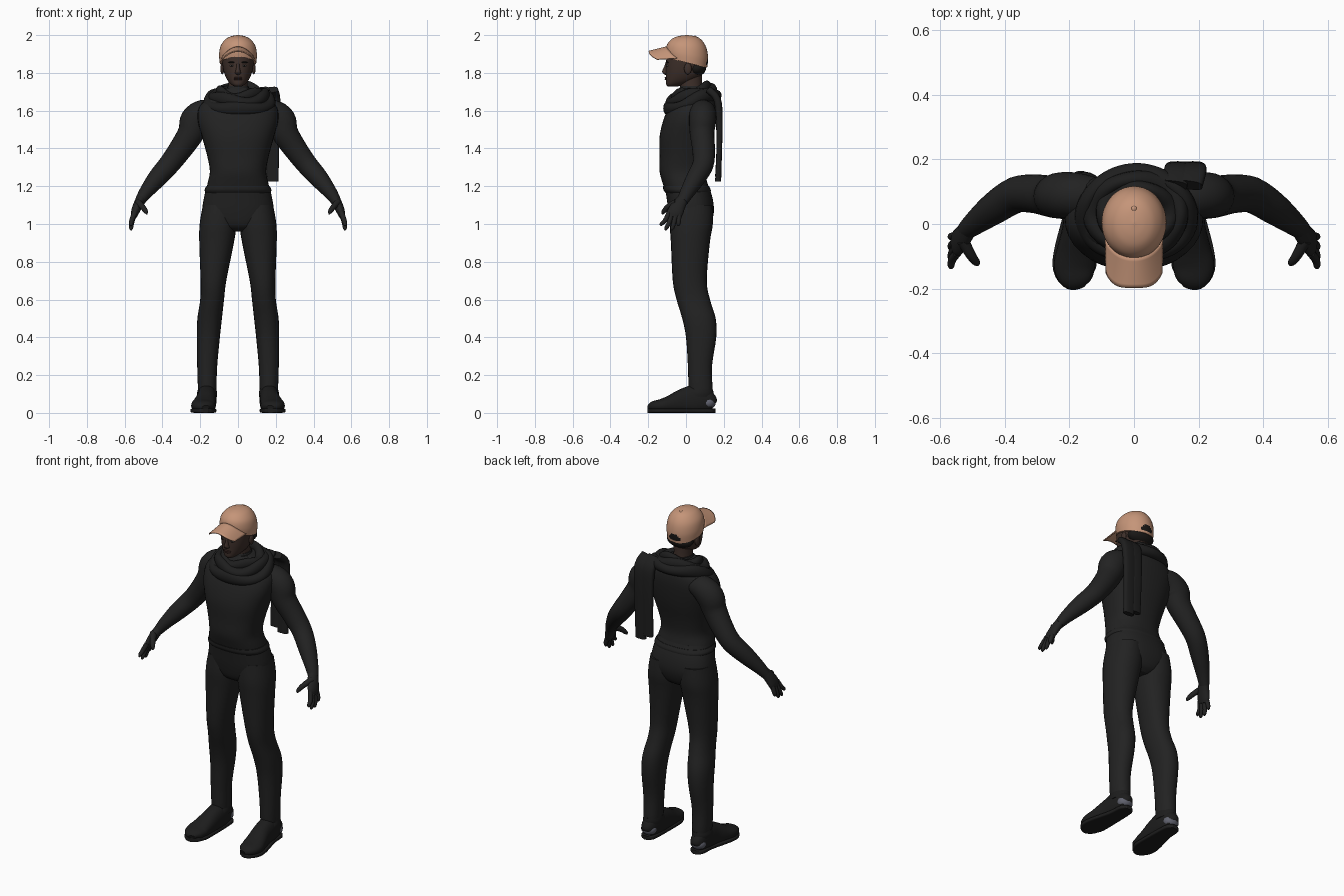
import bpy, bmesh, math
from mathutils import Vector, Matrix

if "Cube" in bpy.data.objects:
    bpy.data.objects.remove(bpy.data.objects["Cube"])


def material(name, r, g, b):
    mat = bpy.data.materials.new(name)
    mat.use_nodes = True
    mat.diffuse_color = (r, g, b, 1)
    bsdf = mat.node_tree.nodes["Principled BSDF"]
    bsdf.inputs["Base Color"].default_value = (r, g, b, 1)
    bsdf.inputs["Roughness"].default_value = 0.8
    return mat


CLOTH = material("black cloth", .016, .016, .016)
SCARF = material("scarf black", .013, .013, .013)
SHOE = material("shoe black", .012, .012, .012)
SKIN = material("dark brown skin", .048, .029, .023)
LIPS = material("lip brown", .04, .02, .017)
HAIR = material("hair black", .01, .009, .008)
CAP = material("tan cap", .56, .3, .19)
HEEL = material("heel grey", .12, .125, .16)
EYE = material("eye grey", .15, .14, .13)
X, Y, Z = Vector((1, 0, 0)), Vector((0, 1, 0)), Vector((0, 0, 1))


def finish(name, bm, mats, side=1):
    """Turn a bmesh into a smooth object; side=-1 mirrors it in x."""
    for v in bm.verts:
        v.co.x *= side
    bmesh.ops.recalc_face_normals(bm, faces=bm.faces)
    for f in bm.faces:
        f.smooth = len(f.verts) < 5
    mesh = bpy.data.meshes.new(name)
    bm.to_mesh(mesh)
    bm.free()
    for m in mats:
        mesh.materials.append(m)
    obj = bpy.data.objects.new(name, mesh)
    bpy.context.collection.objects.link(obj)
    return obj


def spline(pts, closed, steps):
    """Catmull-Rom interpolation of stations (x, y, z, radius, radius)."""
    n, out = len(pts), []
    pick = (lambda i: pts[i % n]) if closed else (lambda i: pts[max(0, min(n - 1, i))])
    for i in range(n if closed else n - 1):
        a, b, c, d = (pick(i + k) for k in (-1, 0, 1, 2))
        for s in range(steps):
            t = s / steps
            out.append([(2 * q + (r - p) * t + (2 * p - 5 * q + 4 * r - w) * t * t
                         + (3 * q - p - 3 * r + w) * t ** 3) / 2
                        for p, q, r, w in zip(a, b, c, d)])
    return out if closed else out + [list(pts[-1])]


def loft(name, pts, mat, hint=X, axis=None, power=2, closed=False, side=1,
         sides=24, steps=4, shape=None, extra=()):
    """Skin oval rings along a smooth path; shape may adjust each point."""
    st = spline(pts, closed, steps)
    n, bm, rings = len(st), bmesh.new(), []
    for i, (x, y, z, ra, rb) in enumerate(st):
        lo, hi = (i - 1, (i + 1) % n) if closed else (max(i - 1, 0), min(i + 1, n - 1))
        t = axis or (Vector(st[hi][:3]) - Vector(st[lo][:3])).normalized()
        u = (hint - t * hint.dot(t)).normalized()
        v = t.cross(u)
        ring = []
        for k in range(sides):
            a = math.tau * k / sides
            c, s = (math.copysign(abs(w) ** (2 / power), w) for w in (math.cos(a), math.sin(a)))
            co = Vector((x, y, z)) + u * c * max(ra, .001) + v * s * max(rb, .001)
            ring.append(bm.verts.new(shape(co) if shape else co))
        rings.append(ring)
    for i in range(n if closed else n - 1):
        p, q = rings[i], rings[(i + 1) % n]
        for k in range(sides):
            j = (k + 1) % sides
            bm.faces.new((p[k], p[j], q[j], q[k]))
    if not closed:
        bm.faces.new(rings[0])
        bm.faces.new(rings[-1])
    return finish(name, bm, (mat, *extra), side)


def stack(name, rows, mat, **kw):
    """Level rings given as (z, x low, x high, y front, y back)."""
    pts = [((a + b) / 2, (c + d) / 2, z, (b - a) / 2, (d - c) / 2) for z, a, b, c, d in rows]
    return loft(name, pts, mat, axis=Z, **kw)


def wide(rows):
    """Symmetric rows (z, half width, y front, y back)."""
    return [(z, -w, w, f, b) for z, w, f, b in rows]


def ball(name, loc, size, mat, side=1):
    bm = bmesh.new()
    bmesh.ops.create_uvsphere(bm, u_segments=20, v_segments=12, radius=1,
                              matrix=Matrix.Translation(loc) @ Matrix.Diagonal((*size, 1)))
    return finish(name, bm, (mat,), side)


# Torso and hips
stack("shirt", wide([
    (1.16, .172, -.105, .128), (1.22, .16, -.125, .112), (1.28, .149, -.14, .103),
    (1.36, .163, -.14, .115), (1.46, .19, -.14, .14), (1.55, .213, -.12, .155),
    (1.62, .205, -.09, .16), (1.67, .15, -.06, .15), (1.72, .07, -.03, .1)]),
    CLOTH, power=2.4, sides=36)
stack("trouser_hips", wide([
    (.96, .05, -.03, .09), (.99, .13, -.07, .125), (1.06, .185, -.09, .147),
    (1.14, .18, -.103, .14), (1.22, .158, -.115, .112)]), CLOTH, power=2.4, sides=36)
stack("shirt_hem", wide([(1.165, .172, -.108, .13), (1.18, .177, -.119, .131),
                         (1.2, .168, -.122, .122)]), CLOTH, power=2.4, sides=36)

# Legs, shoes, arms and hands
for side, word in ((1, "left"), (-1, "right")):
    stack(word + "_trouser_leg", [
        (.07, .12, .2, .03, .13), (.12, .115, .211, .015, .14), (.25, .11, .216, .01, .138),
        (.4, .096, .218, 0, .16), (.5, .085, .215, -.02, .157), (.6, .074, .2, -.05, .127),
        (.7, .062, .198, -.07, .11), (.9, .022, .205, -.08, .126), (1, .008, .203, -.086, .142),
        (1.1, .01, .186, -.08, .14)], CLOTH, power=2.2, side=side)

    def on_ground(co):
        co.z = max(co.z, .012)
        return co
    loft(word + "_shoe", [
        (.165, .152, .045, .012, .015), (.165, .138, .052, .036, .045),
        (.165, .07, .07, .05, .08), (.168, -.01, .06, .053, .07), (.178, -.08, .045, .06, .05),
        (.184, -.13, .038, .064, .036), (.178, -.175, .034, .05, .027),
        (.172, -.198, .028, .02, .012)], SHOE, side=side, power=2.3, shape=on_ground)
    loft(word + "_shoe_sole", [
        (.165, .155, .012, .015, .012), (.165, .13, .012, .042, .012),
        (.166, .04, .012, .05, .012), (.18, -.08, .012, .066, .012),
        (.184, -.14, .012, .066, .012), (.176, -.185, .012, .042, .012),
        (.172, -.199, .012, .015, .012)], SHOE, side=side, power=5)
    stack(word + "_shoe_cuff", [
        (.085, .112, .216, -.01, .145), (.105, .111, .217, -.005, .146),
        (.125, .114, .212, .01, .142)], SHOE, side=side)
    ball(word + "_heel_patch", (.165, .118, .055), (.046, .04, .036), HEEL, side)

    loft(word + "_sleeve", [
        (.11, .08, 1.6, .06, .05), (.175, .088, 1.59, .07, .07), (.225, .088, 1.55, .072, .08),
        (.25, .085, 1.48, .065, .07), (.305, .093, 1.395, .06, .062),
        (.365, .09, 1.315, .056, .056), (.43, .05, 1.24, .05, .05),
        (.49, .005, 1.165, .038, .036), (.52, -.02, 1.12, .03, .027)],
        CLOTH, hint=Y, side=side)
    loft(word + "_palm", [
        (.51, -.01, 1.14, .028, .026), (.53, -.038, 1.1, .037, .025),
        (.546, -.058, 1.06, .042, .021), (.552, -.066, 1.035, .034, .014)],
        CLOTH, hint=Y, side=side)
    fingers = {"index": (-.09, -.13, .99), "middle": (-.073, -.105, .967),
               "ring": (-.054, -.073, .967), "little": (-.036, -.04, .99)}
    for finger, (base, tip, low) in fingers.items():
        mid = (base + tip) / 2
        loft(f"{word}_{finger}_finger", [
            (.547, base, 1.06, .013, .014), (.562, mid, (1.05 + low) / 2, .012, .013),
            (.566, tip, low + .01, .01, .01), (.566, tip, low, .004, .004)],
            CLOTH, hint=Y, side=side, sides=12)
    loft(word + "_thumb", [
        (.53, -.05, 1.115, .02, .018), (.505, -.095, 1.09, .016, .015),
        (.488, -.118, 1.066, .012, .012), (.483, -.125, 1.052, .004, .004)],
        CLOTH, hint=Y, side=side, sides=12)

# Scarf: tilted loops round the neck and two hanging strips
loops = {"outer": (.16, .124, 1.605, 1.69, .034), "middle": (.135, .108, 1.648, 1.705, .032),
         "inner": (.104, .084, 1.675, 1.722, .027)}
for n, (word, (rx, ry, front, back, r)) in enumerate(loops.items()):
    path = []
    for k in range(16):
        a = math.tau * k / 16
        mix = (1 + math.sin(a)) / 2
        wave = .008 * math.sin(3 * a + 2 * n)
        path.append((.008 + rx * math.cos(a), .03 + ry * math.sin(a),
                     front + (back - front) * mix + wave, r + wave / 2, r * .9 - wave / 2))
    loft(f"scarf_{word}_loop", path, SCARF, hint=Z, closed=True, sides=16)
for word, x, low in (("inner", .135, 1.25), ("outer", .182, 1.225)):
    loft(f"scarf_{word}_tail", [
        (x - .01, .12, 1.71, .04, .02), (x, .165, 1.66, .042, .02), (x, .176, 1.55, .038, .018),
        (x, .176, 1.4, .035, .015), (x, .17, low, .033, .016)],
        SCARF, power=3, side=1)

# Neck, collar and head
stack("neck", wide([(1.64, .06, -.02, .1), (1.72, .05, -.03, .085), (1.82, .052, -.04, .085)]), SKIN)
stack("collar", wide([(1.67, .075, -.04, .11), (1.715, .06, -.035, .095),
                      (1.73, .055, -.03, .092)]), CLOTH)
stack("head", wide([
    (1.728, .018, -.095, -.045), (1.738, .035, -.105, -.01), (1.76, .055, -.107, .05),
    (1.79, .07, -.107, .085), (1.82, .078, -.107, .096), (1.86, .084, -.105, .104),
    (1.9, .085, -.1, .105), (1.95, .068, -.07, .08)]), SKIN, power=2.2, sides=32)
stack("nose", wide([
    (1.79, .007, -.112, -.09), (1.799, .017, -.122, -.09), (1.81, .013, -.126, -.09),
    (1.835, .008, -.115, -.09), (1.86, .008, -.106, -.09)]), SKIN, sides=16)
for z in (1.766, 1.774):
    ball("lip", (0, -.104, z), (.024, .009, .005), LIPS)
for side, word in ((1, "left"), (-1, "right")):
    ball(word + "_eye", (.032, -.0975, 1.838), (.012, .008, .005), EYE, side)
    ball(word + "_pupil", (.032, -.102, 1.838), (.005, .005, .005), HAIR, side)
    ball(word + "_eyebrow", (.033, -.098, 1.856), (.019, .008, .004), HAIR, side)
    ball(word + "_ear", (.083, .01, 1.822), (.01, .02, .03), SKIN, side)
ball("back_hair", (0, .056, 1.825), (.083, .05, .043), HAIR)


# Cap: crown with a low back edge, rear opening, button and curved brim
def tilt(co):
    co.z -= .25 * co.y * (1 - (co.z - 1.855) / .145)
    return co


crown = stack("cap_crown", wide([
    (1.855, .097, -.103, .112), (1.9, .1, -.107, .117), (1.945, .091, -.098, .107),
    (1.978, .066, -.073, .082), (1.994, .036, -.04, .05), (2, .002, 0, .006)]),
    CAP, sides=64, steps=6, shape=tilt, extra=(HAIR,))
for f in crown.data.polygons:
    c = f.center
    if c.y > .05 and (c.x / .036) ** 2 + ((c.z - 1.852) / .026) ** 2 < 1 and c.z > 1.842:
        f.material_index = 1
ball("cap_button", (0, .047, 1.991), (.009, .009, .006), CAP)

bm = bmesh.new()
bmesh.ops.create_grid(bm, x_segments=24, y_segments=8, size=1)
for v in bm.verts:
    u, t = v.co.x, (v.co.y + 1) / 2
    inner = Vector((.088 * u, -.104 * math.sqrt(1 - .8 * u * u), 1.937 - .06 * u * u))
    outer = Vector((.086 * u, -.197 + .045 * u ** 4, 1.914 - .043 * u * u))
    v.co = inner.lerp(outer, t)
brim = finish("cap_brim", bm, (CAP,))
solid = brim.modifiers.new("thickness", "SOLIDIFY")
solid.thickness = .006
solid.offset = 0
